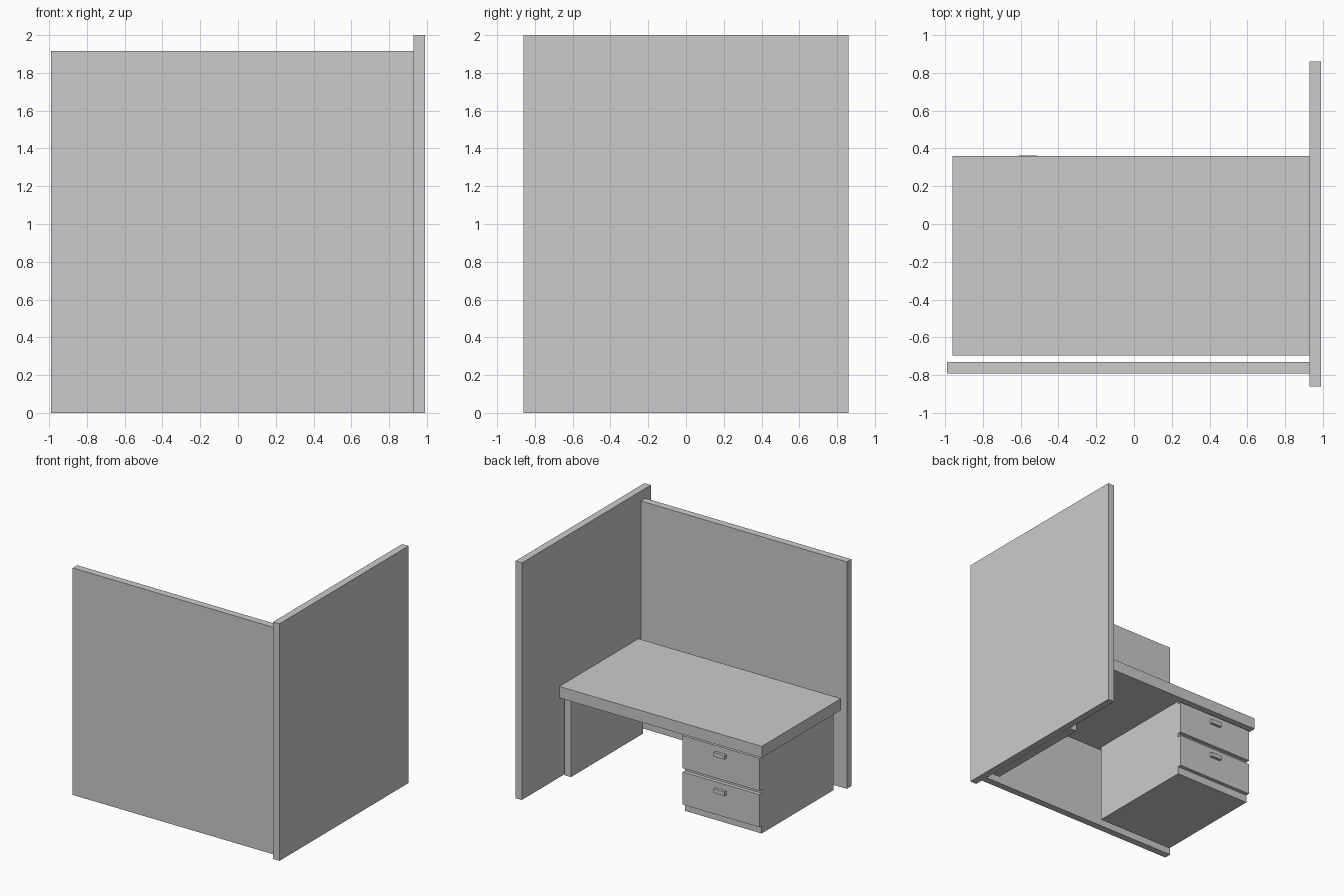
import bpy
import bmesh
from mathutils import Vector

if "Cube" in bpy.data.objects:
    bpy.data.objects.remove(bpy.data.objects["Cube"])


def box(name, x, y, z):
    """Axis-aligned box from (min, max) ranges."""
    lo, hi = Vector((x[0], y[0], z[0])), Vector((x[1], y[1], z[1]))
    centre = (lo + hi) / 2
    bm = bmesh.new()
    bmesh.ops.create_cube(bm, size=1)
    bmesh.ops.scale(bm, vec=hi - lo, verts=bm.verts)
    mesh = bpy.data.meshes.new(name)
    bm.to_mesh(mesh)
    bm.free()
    obj = bpy.data.objects.new(name, mesh)
    obj.location = centre
    bpy.context.collection.objects.link(obj)
    return obj


# Partition walls
box("side_partition", (0.93, 0.99), (-0.86, 0.86), (0, 2.0))
box("back_partition", (-0.99, 0.93), (-0.79, -0.73), (0, 1.915))

# Desk surface and its panel leg
DESK_BOTTOM = 0.67
box("desktop", (-0.96, 0.93), (-0.695, 0.36), (DESK_BOTTOM, 0.767))
box("panel_leg", (0.86, 0.92), (-0.655, 0.305), (0, DESK_BOTTOM))

# Drawer cabinet
CAB_X, CAB_FRONT = (-0.92, -0.205), 0.305
box("drawer_cabinet", CAB_X, (-0.655, CAB_FRONT), (0, DESK_BOTTOM))

# Drawer fronts with handles
FACE = CAB_FRONT + 0.032
mid = sum(CAB_X) / 2
for label, z in (("lower", 0.065), ("upper", 0.372)):
    box(label + "_drawer_front", CAB_X, (CAB_FRONT, FACE), (z, z + 0.275))
    box(label + "_drawer_handle", (mid - 0.05, mid + 0.05),
        (FACE, FACE + 0.025), (z + 0.19, z + 0.225))
